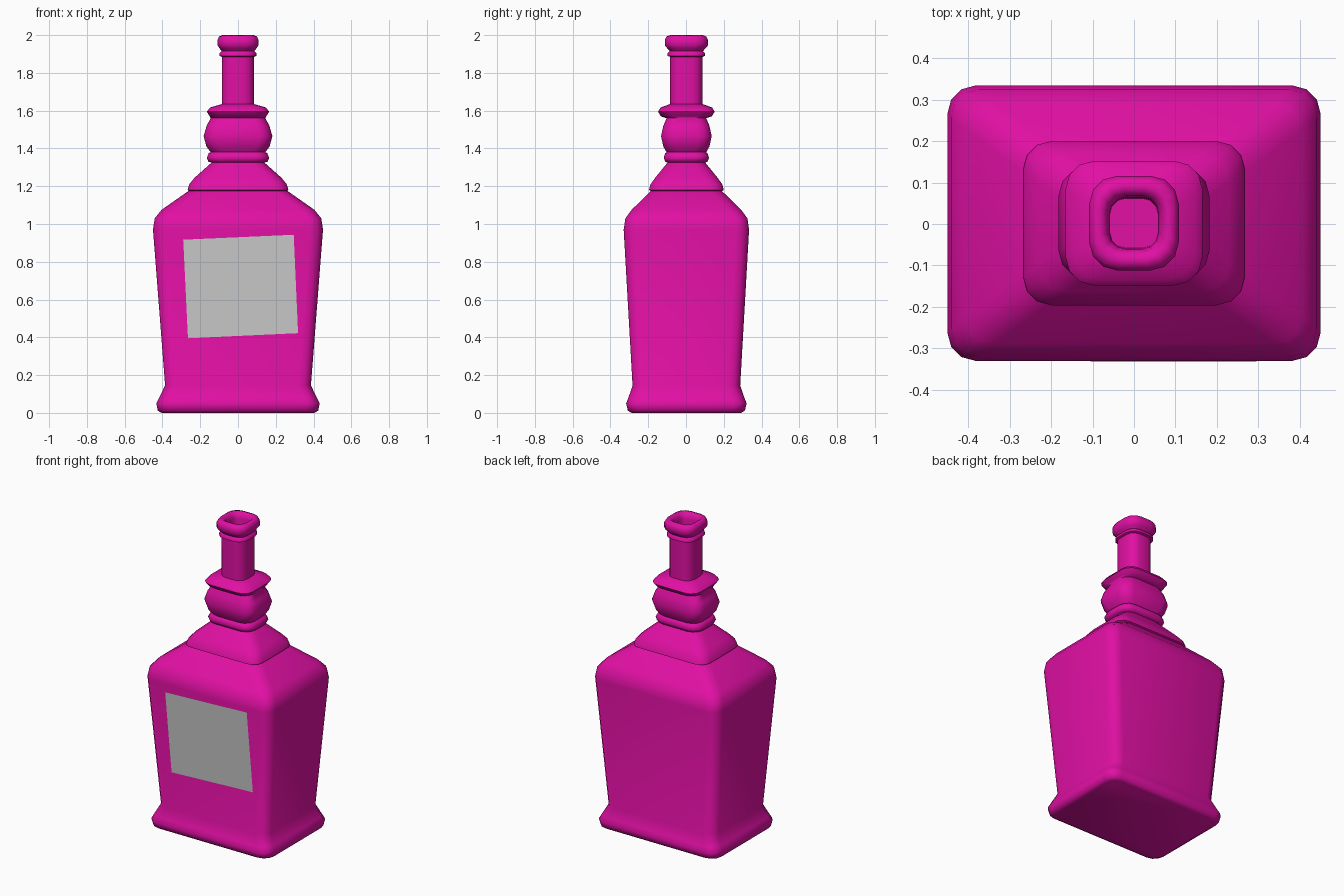
import bpy, bmesh, math

# (z, half width x, half depth y) from base to inside of the mouth
PROFILE = [
    (0.0, .405, .29), (.012, .425, .31), (.05, .432, .319), (.08, .418, .307), (.145, .386, .285),
    (.97, .45, .332), (1.03, .441, .323), (1.075, .405, .29), (1.175, .262, .188),
    (1.18, .267, .198), (1.21, .258, .19), (1.245, .23, .165), (1.325, .14, .10),
    (1.33, .157, .112), (1.35, .165, .12), (1.375, .155, .112), (1.38, .145, .105),
    (1.41, .167, .122), (1.465, .182, .134), (1.52, .166, .122), (1.56, .145, .105),
    (1.57, .15, .135), (1.595, .165, .15), (1.617, .148, .136), (1.635, .085, .086),
    (1.885, .085, .086), (1.89, .097, .099), (1.905, .097, .099), (1.915, .086, .088),
    (1.93, .098, .101), (1.945, .108, .114), (1.975, .108, .114), (1.993, .10, .105),
    (2.0, .082, .086), (1.985, .065, .067), (1.96, .059, .062), (1.90, .058, .06),
]
CENTRE_Y = .002


def ring(z, hx, hy, segs=3):
    """Rounded rectangle cross-section."""
    r = min(.068, .65 * min(hx, hy))
    pts = []
    for k, (sx, sy) in enumerate([(1, 1), (-1, 1), (-1, -1), (1, -1)]):
        for i in range(segs + 1):
            a = math.pi / 2 * (k + i / segs)
            pts.append((sx * (hx - r) + r * math.cos(a),
                        sy * (hy - r) + r * math.sin(a) + CENTRE_Y, z))
    return pts


def finish(name, bm, rgb=None):
    me = bpy.data.meshes.new(name)
    bm.to_mesh(me)
    bm.free()
    ob = bpy.data.objects.new(name, me)
    bpy.context.collection.objects.link(ob)
    if rgb:
        mat = bpy.data.materials.new(name + "_colour")
        mat.diffuse_color = (*rgb, 1)
        me.materials.append(mat)
    return ob


# Bottle: lofted cross-sections, closed at the base and inside the mouth
bm = bmesh.new()
rings = [[bm.verts.new(p) for p in ring(*s)] for s in PROFILE]
n = len(rings[0])
for a, b in zip(rings, rings[1:]):
    for i in range(n):
        j = (i + 1) % n
        bm.faces.new((a[i], a[j], b[j], b[i]))
bm.faces.new(rings[0][::-1])
bm.faces.new(rings[-1])
bottle = finish("bottle", bm, (.75, .005, .37))
bpy.context.view_layer.objects.active = bottle
bottle.select_set(True)
bpy.ops.object.shade_smooth_by_angle(angle=math.radians(60))

# Label: slightly tilted sheet lying just off the sloping front face
bm = bmesh.new()
slope = (.332 - .285) / (.97 - .145)
bm.faces.new([bm.verts.new((x, -(.285 + slope * (z - .145) + .0035) + CENTRE_Y, z))
              for x, z in [(-.265, .395), (.318, .422), (.295, .943), (-.29, .917)]])
finish("label", bm)
